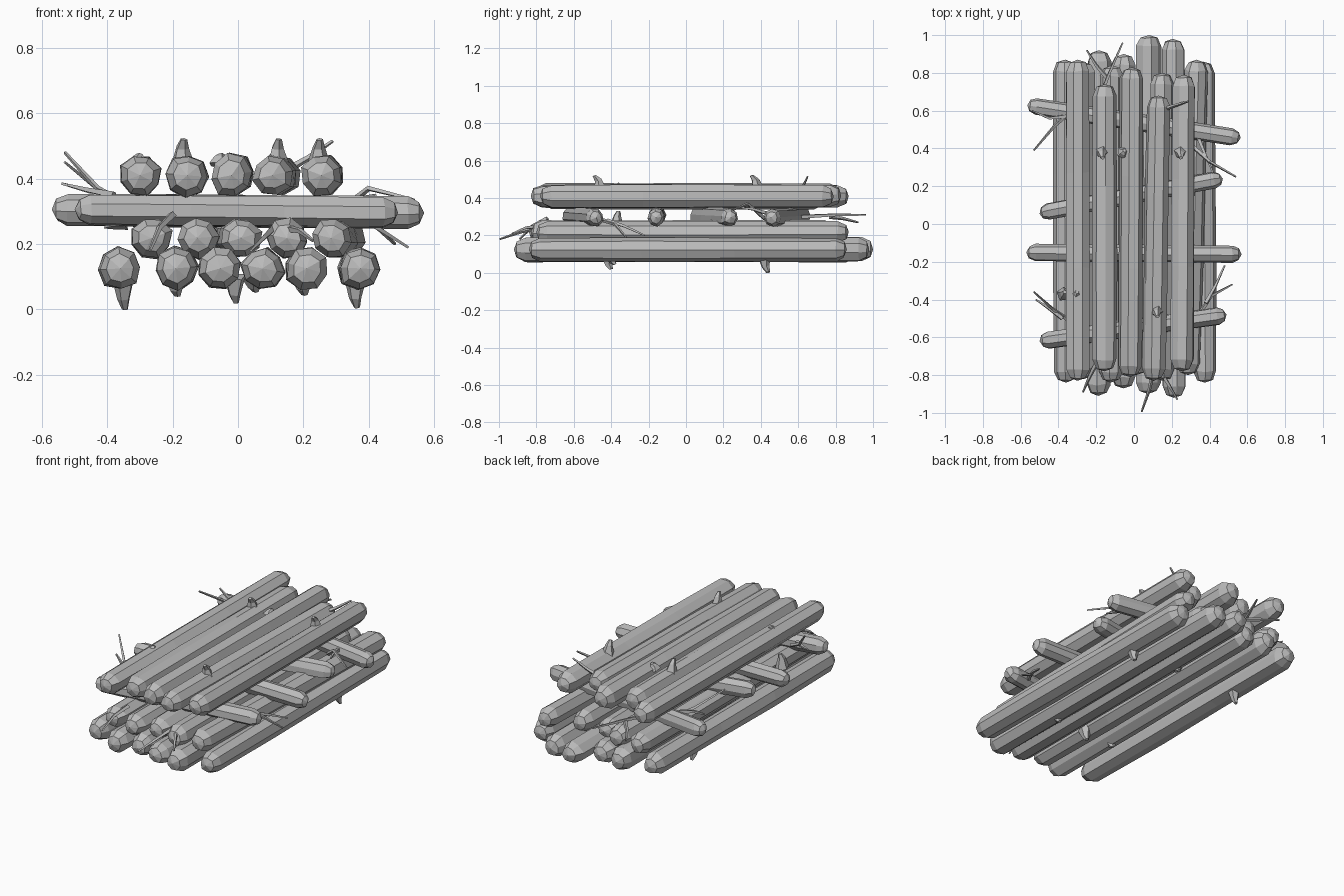
import bpy, bmesh, math, random
from mathutils import Vector

random.seed(7)
if "Cube" in bpy.data.objects:
    bpy.data.objects.remove(bpy.data.objects["Cube"])

wood = bpy.data.materials.new("grey_wood")
wood.use_nodes = True
GREY = (0.5, 0.5, 0.5, 1)
wood.diffuse_color = GREY
bsdf = wood.node_tree.nodes["Principled BSDF"]
bsdf.inputs["Base Color"].default_value = GREY
bsdf.inputs["Roughness"].default_value = 0.9


def tube(name, path, radii, sides, rough=0.0, point=0.0):
    """Faceted tube along a path, closed by a pointed fan at both ends."""
    path = [Vector(p) for p in path]
    axis = (path[-1] - path[0]).normalized()
    turn = axis.to_track_quat('Z', 'Y')
    phase = random.random() * math.tau
    shape = [1 + random.uniform(-rough, rough) for _ in range(sides)]
    bm = bmesh.new()
    rings = []
    for p, r in zip(path, radii):
        ring = []
        for i, s in enumerate(shape):
            a = phase + math.tau * i / sides
            k = r * s * (1 + random.uniform(-rough, rough) / 2)
            shift = random.uniform(-rough, rough) * r
            ring.append(bm.verts.new(p + turn @ Vector((k * math.cos(a), k * math.sin(a), shift))))
        rings.append(ring)
    for a, b in zip(rings, rings[1:]):
        for i in range(sides):
            j = (i + 1) % sides
            bm.faces.new((a[i], a[j], b[j], b[i]))
    for ring, tip in ((rings[0], path[0] - axis * point), (rings[-1], path[-1] + axis * point)):
        v = bm.verts.new(tip)
        for i in range(sides):
            bm.faces.new((ring[i], ring[(i + 1) % sides], v))
    bmesh.ops.recalc_face_normals(bm, faces=bm.faces)
    mesh = bpy.data.meshes.new(name)
    bm.to_mesh(mesh)
    bm.free()
    mesh.materials.append(wood)
    obj = bpy.data.objects.new(name, mesh)
    bpy.context.collection.objects.link(obj)
    return obj


def log(name, start, end, r):
    """Slightly uneven trunk with chamfered, pointed ends."""
    a, b = Vector(start), Vector(end)
    d = (b - a).normalized()
    a, b = a + d * 0.015, b - d * 0.015
    inset = d * r * 0.7
    path = [a, a + inset, a.lerp(b, 0.35), a.lerp(b, 0.65), b - inset, b]
    tube(name, path, [r * 0.68, r, r * 1.03, r * 1.01, r, r * 0.68], 8, 0.08, 0.015)


def knot(name, x, y, z, tip, lean):
    """Short broken branch stub, leaning toward its tip."""
    mid = z + (tip - z) * 0.68
    tube(name, [(x, y, z), (x, y + lean * 0.3, mid), (x + 0.004, y + lean, tip)],
         [0.038, 0.02, 0.01], 5, 0.1)


def twig(name, *points):
    n = len(points)
    tube(name, points, [0.013 - 0.008 * i / (n - 1) for i in range(n)], 4)


# Lengthwise logs: x at front, x at back, front y, back y
layers = {
    "deck_log": (0.41, 0.065, [
        (-0.30, -0.30, -0.83, 0.87), (-0.155, -0.155, -0.78, 0.74),
        (-0.02, -0.01, -0.81, 0.83), (0.105, 0.13, -0.83, 0.68), (0.255, 0.265, -0.78, 0.79)]),
    "middle_log": (0.218, 0.062, [
        (-0.265, -0.27, -0.82, 0.86), (-0.125, -0.12, -0.84, 0.84),
        (0.01, -0.02, -0.80, 0.80), (0.15, 0.15, -0.83, 0.80), (0.285, 0.33, -0.80, 0.87)]),
    "bottom_log": (0.125, 0.064, [
        (-0.36, -0.365, -0.84, 0.87), (-0.19, -0.185, -0.91, 0.92),
        (-0.055, -0.055, -0.87, 0.90), (0.075, 0.08, -0.90, 1.0),
        (0.21, 0.205, -0.92, 0.98), (0.375, 0.365, -0.84, 0.86)]),
}
for name, (z, r, rows) in layers.items():
    for i, (x0, x1, y0, y1) in enumerate(rows):
        log(f"{name}_{i + 1}", (x0, y0, z), (x1, y1, z), r)

# Cross logs between the layers: left-hand y, right-hand y, end x values
for i, (y0, y1, x0, x1) in enumerate([
        (-0.62, -0.48, -0.5, 0.49), (-0.15, -0.16, -0.57, 0.57),
        (0.055, 0.24, -0.5, 0.47), (0.63, 0.455, -0.565, 0.565)]):
    log(f"cross_log_{i + 1}", (x0, y0, 0.305), (x1, y1, 0.295), 0.047)

# Branch stubs on the deck and under the raft
for i, (x, y, tip) in enumerate([
        (-0.17, 0.38, 0.52), (-0.055, 0.38, 0.475), (0.245, 0.38, 0.52),
        (0.12, -0.46, 0.52), (-0.305, -0.37, 0.475)]):
    knot(f"deck_knot_{i + 1}", x, y, 0.44, tip, -0.03 if tip > 0.5 else 0.01)
for i, (x, y, tip) in enumerate([
        (-0.35, 0.42, 0.0), (-0.19, -0.42, 0.04), (-0.01, -0.42, 0.02),
        (0.05, 0.42, 0.055), (0.2, -0.4, 0.045), (0.36, 0.42, 0.005)]):
    knot(f"bottom_knot_{i + 1}", x, y, 0.1, tip, 0.02)
knot("side_knot", -0.37, -0.37, 0.25, 0.33, 0.01)

# Thin forked twigs sticking out of the gaps
twig("left_front_twig", (-0.33, -0.52, 0.31), (-0.43, -0.45, 0.37), (-0.53, -0.36, 0.48))
twig("left_front_fork", (-0.38, -0.50, 0.35), (-0.46, -0.44, 0.365), (-0.52, -0.40, 0.38))
twig("left_back_twig", (-0.33, 0.60, 0.31), (-0.42, 0.52, 0.36), (-0.53, 0.39, 0.45))
twig("left_back_fork", (-0.36, 0.57, 0.34), (-0.45, 0.56, 0.36), (-0.54, 0.60, 0.385))
twig("right_front_twig", (0.33, -0.50, 0.30), (0.41, -0.38, 0.26), (0.52, -0.32, 0.19))
twig("right_front_fork", (0.38, -0.42, 0.28), (0.43, -0.33, 0.25), (0.48, -0.22, 0.20))
twig("right_back_twig", (0.30, 0.42, 0.29), (0.40, 0.33, 0.37), (0.54, 0.25, 0.335))
twig("right_back_fork", (0.34, 0.46, 0.31), (0.38, 0.36, 0.34), (0.42, 0.27, 0.35))
twig("deck_twig", (0.14, 0.60, 0.42), (0.21, 0.625, 0.46), (0.29, 0.65, 0.515))
twig("back_twig", (-0.2, 0.62, 0.30), (-0.13, 0.80, 0.31), (-0.06, 0.96, 0.31))
twig("back_fork", (-0.14, 0.77, 0.30), (-0.20, 0.84, 0.29), (-0.25, 0.92, 0.27))
twig("front_twig", (0.11, -0.75, 0.25), (0.08, -0.88, 0.22), (0.04, -0.995, 0.18))
twig("front_fork", (0.14, -0.78, 0.25), (0.19, -0.86, 0.24), (0.23, -0.93, 0.21))
twig("front_left_twig", (-0.2, -0.74, 0.29), (-0.24, -0.82, 0.25), (-0.27, -0.89, 0.18))
